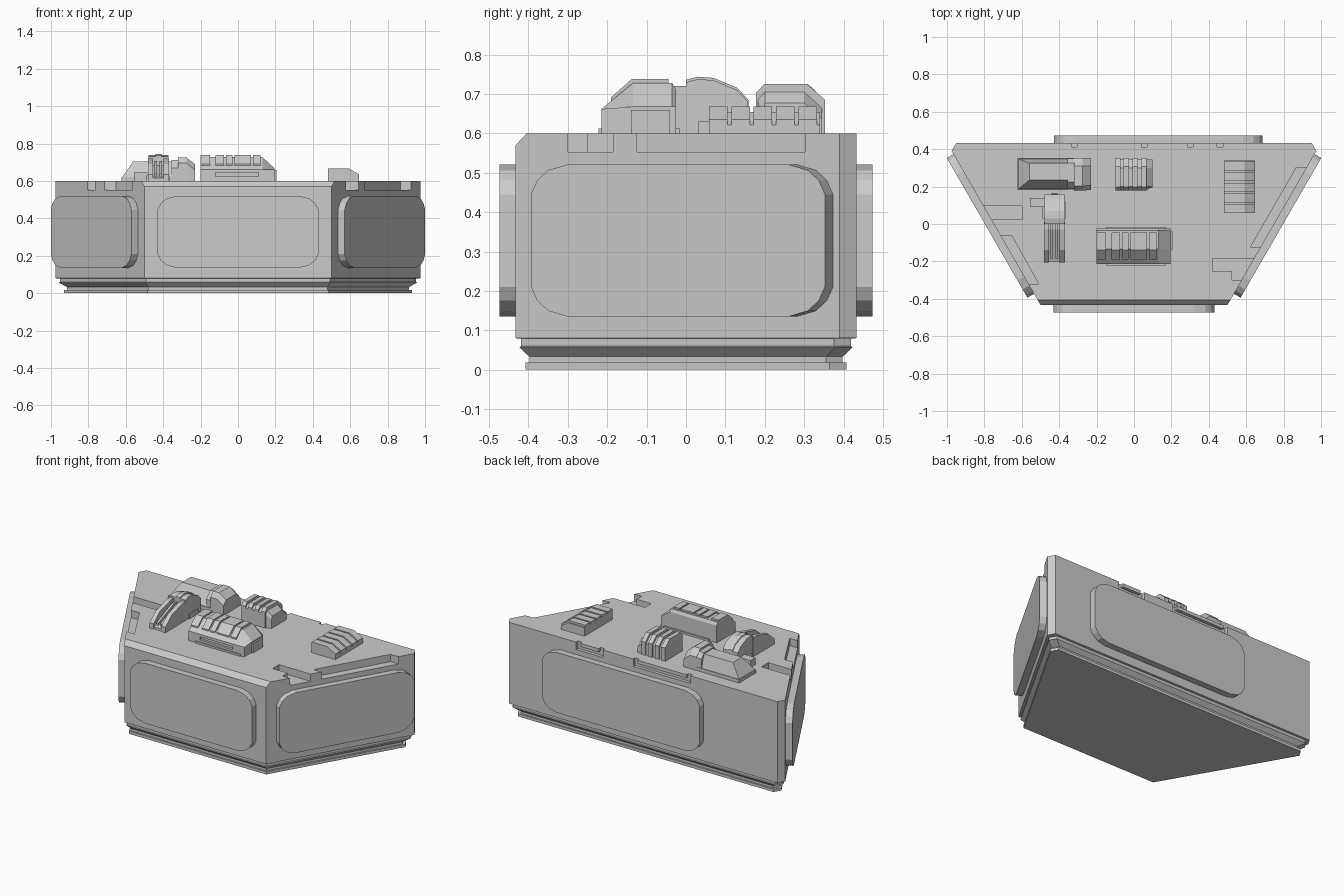
import bpy, bmesh, math
from mathutils import Matrix, Vector

if "Cube" in bpy.data.objects:
    bpy.data.objects.remove(bpy.data.objects["Cube"])

S = math.sqrt(3) / 2


def loft(name, rings):
    """Closed solid through matching rings of points."""
    bm = bmesh.new()
    vs = [[bm.verts.new(p) for p in r] for r in rings]
    n = len(rings[0])
    for a, b in zip(vs, vs[1:]):
        for i in range(n):
            j = (i + 1) % n
            bm.faces.new((a[i], a[j], b[j], b[i]))
    bm.faces.new(vs[0][::-1])
    bm.faces.new(vs[-1])
    bmesh.ops.recalc_face_normals(bm, faces=bm.faces)
    me = bpy.data.meshes.new(name)
    bm.to_mesh(me)
    bm.free()
    ob = bpy.data.objects.new(name, me)
    bpy.context.collection.objects.link(ob)
    return ob


def prism(name, pts, axis, a, b):
    """Extrude a profile along x (pts = y,z), y (pts = x,z) or z (pts = x,y)."""
    put = {'x': lambda p, t: (t, *p), 'y': lambda p, t: (p[0], t, p[1]),
           'z': lambda p, t: (*p, t)}[axis]
    return loft(name, [[put(p, t) for p in pts] for t in (a, b)])


def rect(x0, x1, y0, y1):
    return [(x0, y0), (x1, y0), (x1, y1), (x0, y1)]


def box(name, x0, x1, y0, y1, z0, z1):
    return prism(name, rect(x0, x1, y0, y1), 'z', z0, z1)


def frustum(name, low, z0, high, z1):
    return loft(name, [[(*p, z0) for p in rect(*low)], [(*p, z1) for p in rect(*high)]])


def cut(target, cutter):
    m = target.modifiers.new('cut', 'BOOLEAN')
    m.operation, m.solver, m.object = 'DIFFERENCE', 'EXACT', cutter
    cutter.hide_render = True
    cutter.hide_set(True)
    bpy.context.view_layer.objects.active = target
    bpy.ops.object.modifier_apply(modifier=m.name)
    bpy.data.objects.remove(cutter)


# half-hexagon body with stepped plinth and bevelled front top edge
def outline(z, d, front=0):
    side = lambda y: (0.75 * S - d + 0.5 * y) / S
    yf, yb = -S / 2 + d + front, S / 2 - d
    right = [(side(yf), yf), (side(yb - .043), yb - .043), (side(yb) - .05, yb)]
    return [(x, y, z) for x, y in right] + [(-x, y, z) for x, y in right[::-1]]


body = loft('body', [outline(*r) for r in [
    (0, .026), (.018, .026), (.018, .035), (.033, .035), (.057, .010),
    (.06, .014), (.079, .014), (.08, 0), (.57, 0), (.6, 0, .028)]])

# notches in the roof edges
for pts in ([(.622, -.125), (.75, -.125), (1.0, .302), (.868, .302)],
            [(.42, -.185), (.75, -.185), (.75, -.30), (.525, -.30), (.525, -.25), (.42, -.25)],
            [(-.9, .095), (-.60, .095), (-.60, .025), (-.9, .025)],
            [(-.652, -.065), (-.8, -.065), (-.65, -.32), (-.51, -.32)]):
    cut(body, prism('notch_cutter', pts, 'z', .553, .7))
# U-shaped grooves on the back edge
for x0, x1 in ((-.335, .07), (.285, .475)):
    u = [(x0, .7), (x0, .552), (x1, .552), (x1, .7), (x1 - .03, .7),
         (x1 - .03, .578), (x0 + .03, .578), (x0 + .03, .7)]
    cut(body, prism('groove_cutter', u, 'y', .413, .5))


# raised wall panels with clipped round corners
def panel(name, half, origin, angle):
    corner = [(0, .075), (.018, .04), (.05, .014), (.105, 0)]
    q = [(half - a, .1925 - b) for a, b in corner]
    pts = (q + [(-x, z) for x, z in q[::-1]] + [(-x, -z) for x, z in q]
           + [(x, -z) for x, z in q[::-1]])
    ob = prism(name, pts, 'y', -.041, .01)
    ob.data.transform(Matrix.Translation(Vector(origin)) @ Matrix.Rotation(angle, 4, 'Z'))


panel('front_panel', .431, (0, -S / 2, .328), 0)
panel('right_panel', .431, (.75, 0, .328), math.radians(60))
panel('left_panel', .431, (-.75, 0, .328), math.radians(-60))
panel('back_panel', .558, (.13, S / 2, .328), math.pi)

# roof unit 1: hipped housing with a tall end block, back left
box('hip_base', -.622, -.23, .183, .352, .59, .622)
frustum('hip_roof', (-.618, -.34, .187, .348), .622, (-.56, -.34, .235, .325), .705)
prism('hip_collar', [(.186, .6), (.186, .67), (.225, .712), (.325, .712), (.35, .68), (.35, .6)],
      'x', -.355, -.315)
loft('hip_end_block', [[(x, y0, .6), (x, y0, z), (x, y0 + .025, z + .03),
                        (x, .31, z + .03), (x, .352, z - .01), (x, .352, .6)]
                       for x, y0, z in ((-.32, .178, .695), (-.275, .178, .695), (-.23, .183, .66))])

# roof unit 2: ribbed block, back centre
rib = [(.18, .59), (.18, .69), (.2, .712), (.3, .712), (.345, .672), (.345, .59)]
prism('ribbed_core', rib, 'x', -.10, .06)
loft('ribbed_end', [[(x, max(y, y0), z if z < .6 else z - dz) for y, z in rib]
                    for x, y0, dz in ((.06, .18, 0), (.10, .197, .035))])
for x in (-.1, -.055, -.008, .04):
    prism('rib', [(y + (.008 if y > .25 else -.002), z + (.013 if z > .6 else 0))
                  for y, z in rib], 'x', x, x + .028)

# roof unit 3: sloped console, front centre
con = [(-.215, .59), (-.215, .662), (-.135, .728), (-.035, .728), (-.025, .71), (-.025, .59)]
console = prism('console', con, 'x', -.2, .13)
cut(console, box('slot_cutter', -.12, .11, -.3, -.2, .625, .645))
loft('console_end', [[(x, y, min(z, top)) for y, z in con] for x, top in ((.13, .728), (.195, .668))])
box('console_foot', -.15, .17, -.222, -.015, .59, .612)
box('console_grip', .15, .205, -.14, -.04, .59, .66)
for x0, x1 in ((-.2, -.15), (-.12, -.075), (-.065, -.03), (-.02, .07), (.08, .12)):
    prism('console_rib', [(-.19, .67), (-.19, .692), (-.138, .738), (-.045, .738), (-.045, .7)],
          'x', x0, x1)

# roof unit 4: ramp with twin rails and an arched rear, left
for x in (-.482, -.398):
    prism('ramp_rail', [(-.205, .59), (-.205, .635), (-.14, .69), (-.03, .72), (.01, .72), (.01, .59)],
          'x', x, x + .028)
prism('ramp_floor', [(-.2, .59), (-.2, .615), (-.03, .685), (.01, .685), (.01, .59)], 'x', -.46, -.39)
for x in (-.447, -.42):
    prism('ramp_strip', [(-.185, .62), (-.185, .638), (-.03, .703), (0, .703), (0, .62)],
          'x', x, x + .014)
arch = [(.0, .59), (.0, .73), (.03, .738), (.07, .735), (.13, .71), (.158, .68), (.158, .59)]
prism('arch', arch, 'x', -.478, -.372)
prism('arch_strap', [(y, z + .006) for y, z in arch[1:-1]] + [(.163, .6), (0, .6)], 'x', -.44, -.41)
box('arch_nub', -.555, -.47, .09, .14, .59, .645)
box('arch_foot', -.49, -.365, .03, .12, .59, .63)

# roof unit 5: low slatted vent, back right
vent = [(.48, .59), (.48, .655), (.592, .655), (.648, .622), (.648, .59)]
prism('vent_core', vent, 'y', .06, .34)
for i in range(5):
    y = .058 + i * .057
    prism('vent_slat', [(x, z + (.013 if z > .6 else 0)) for x, z in vent], 'y', y, y + .047)
